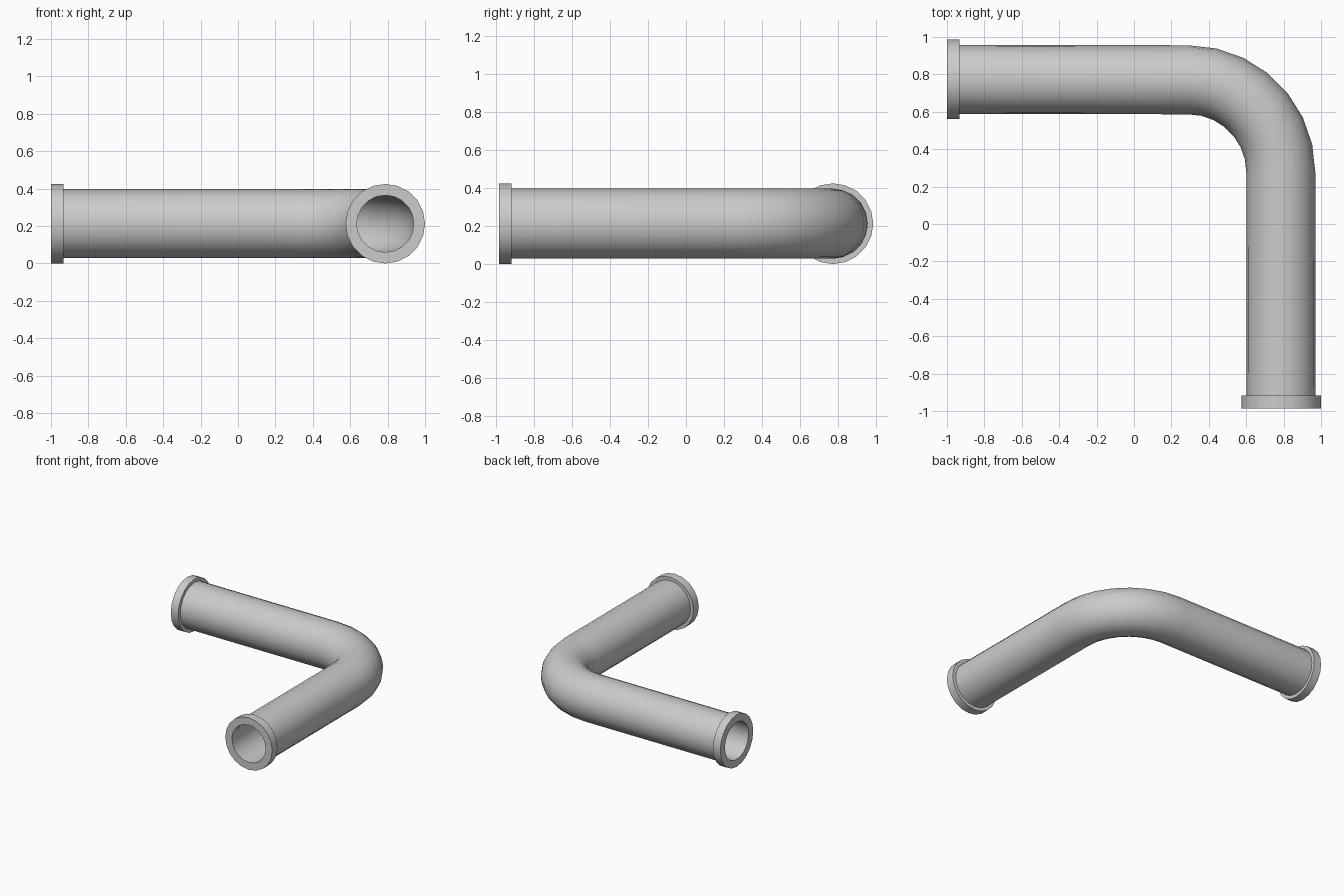
import bpy, bmesh, math
from mathutils import Vector

if "Cube" in bpy.data.objects:
    bpy.data.objects.remove(bpy.data.objects["Cube"])

SIDES = 20
Z = 0.2125                 # height of the pipe centre line
R_FLANGE, R_PIPE, R_BORE = 0.2125, 0.1845, 0.1525
UP = Vector((0, 0, 1))


def sweep(name, stations):
    """Bridge circles (centre, direction, radius) into a closed loop of rings."""
    bm = bmesh.new()
    rings = []
    for centre, direction, radius in stations:
        side = Vector(direction).normalized().cross(UP)
        ring = []
        for i in range(SIDES):
            a = 2 * math.pi * i / SIDES
            ring.append(bm.verts.new(
                Vector(centre) + radius * (math.cos(a) * side + math.sin(a) * UP)))
        rings.append(ring)
    for k, ring in enumerate(rings):
        nxt = rings[(k + 1) % len(rings)]
        for i in range(SIDES):
            j = (i + 1) % SIDES
            bm.faces.new((ring[i], ring[j], nxt[j], nxt[i]))
    bmesh.ops.recalc_face_normals(bm, faces=bm.faces)
    mesh = bpy.data.meshes.new(name)
    bm.to_mesh(mesh)
    bm.free()
    obj = bpy.data.objects.new(name, mesh)
    bpy.context.collection.objects.link(obj)
    bpy.ops.object.select_all(action='DESELECT')
    obj.select_set(True)
    bpy.context.view_layer.objects.active = obj
    bpy.ops.object.shade_smooth_by_angle(angle=math.radians(35))
    return obj


def tube(name, path, outer, inner):
    outside = [(p, d, outer) for p, d in path]
    inside = [(p, d, inner) for p, d in reversed(path)]
    return sweep(name, outside + inside)


# Bent pipe: straight leg, 90 degree bend in seven steps, straight leg
bend_r, cx, cy, steps = 0.495, 0.29, 0.276, 7
path = [((-0.97, 0.7735, Z), (1, 0, 0))]
for k in range(steps + 1):
    t = math.pi / 2 * k / steps
    path.append(((cx + bend_r * math.sin(t), cy + bend_r * math.cos(t), Z),
                 (math.cos(t), -math.sin(t), 0)))
path.append(((0.7865, -0.955, Z), (0, -1, 0)))
tube("bent_pipe", path, R_PIPE, R_BORE + 0.003)

# Flange rings on both open ends
for name, p, q in (("left_flange", (-1, 0.7735, Z), (-0.934, 0.7735, Z)),
                   ("front_flange", (0.7875, -0.986, Z), (0.7875, -0.918, Z))):
    d = Vector(q) - Vector(p)
    tube(name, [(p, d), (q, d)], R_FLANGE, R_BORE)
